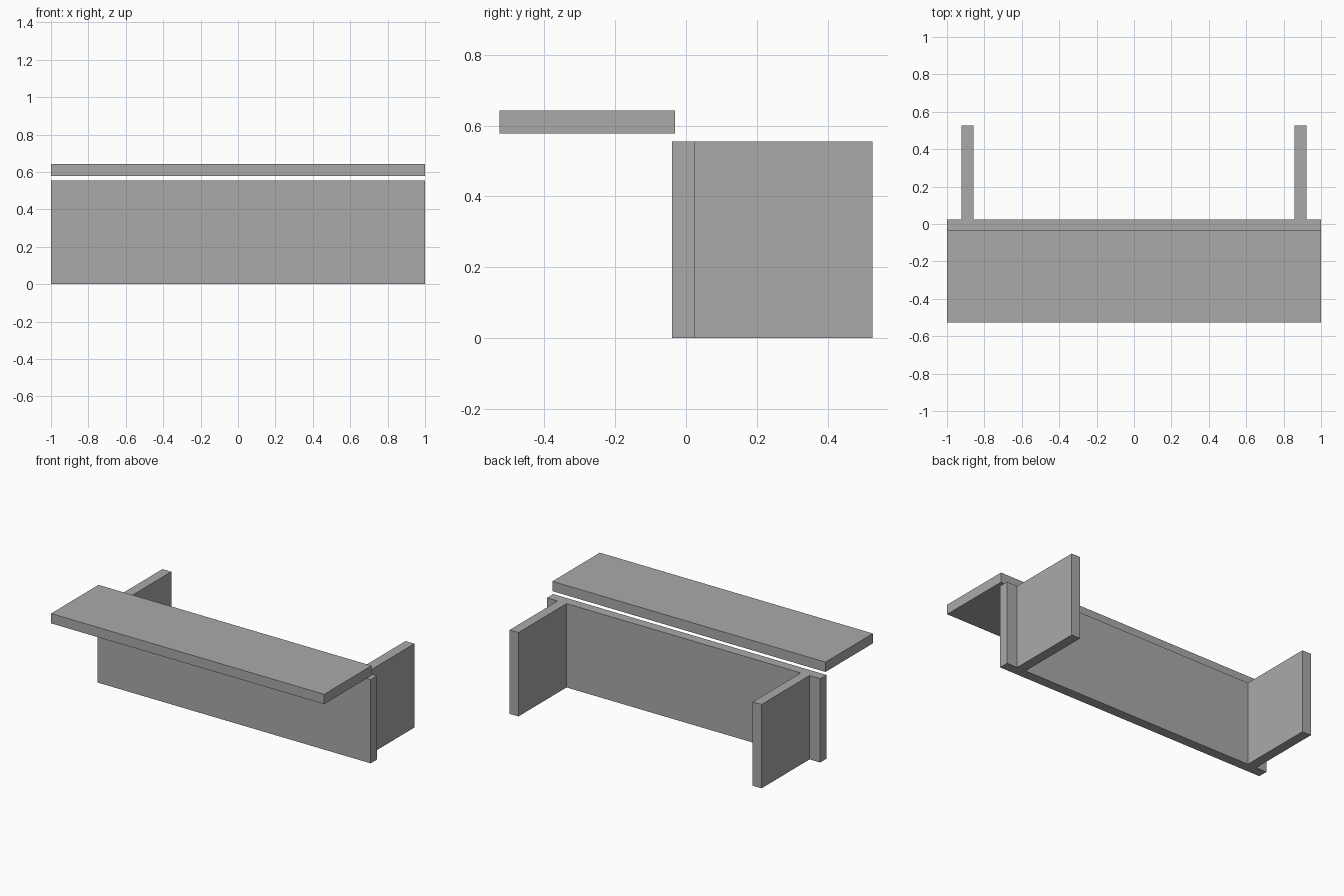
import bpy

if "Cube" in bpy.data.objects:
    bpy.data.objects.remove(bpy.data.objects["Cube"])

# One flat colour for every board
grey = bpy.data.materials.new("plain_grey")
grey.diffuse_color = (0.4, 0.4, 0.4, 1)
grey.use_nodes = True
grey.node_tree.nodes["Principled BSDF"].inputs["Base Color"].default_value = grey.diffuse_color


def board(name, low, high):
    """Axis-aligned board between two opposite corners."""
    centre = [(a + b) / 2 for a, b in zip(low, high)]
    bpy.ops.mesh.primitive_cube_add(size=1, location=centre)
    obj = bpy.context.object
    obj.name = name
    obj.scale = [b - a for a, b in zip(low, high)]
    bpy.ops.object.transform_apply(location=False, rotation=False, scale=True)
    obj.data.materials.append(grey)
    return obj


# Floating counter top, set in front of and above the panel
board("counter_top", (-1, -0.527, 0.578), (1, -0.031, 0.643))

# Upright front panel
board("front_panel", (-1, -0.04, 0), (1, 0.025, 0.555))

# Two side supports behind the panel
for side, x in (("left", -0.89), ("right", 0.89)):
    board(side + "_support", (x - 0.0325, 0.025, 0), (x + 0.0325, 0.527, 0.555))
